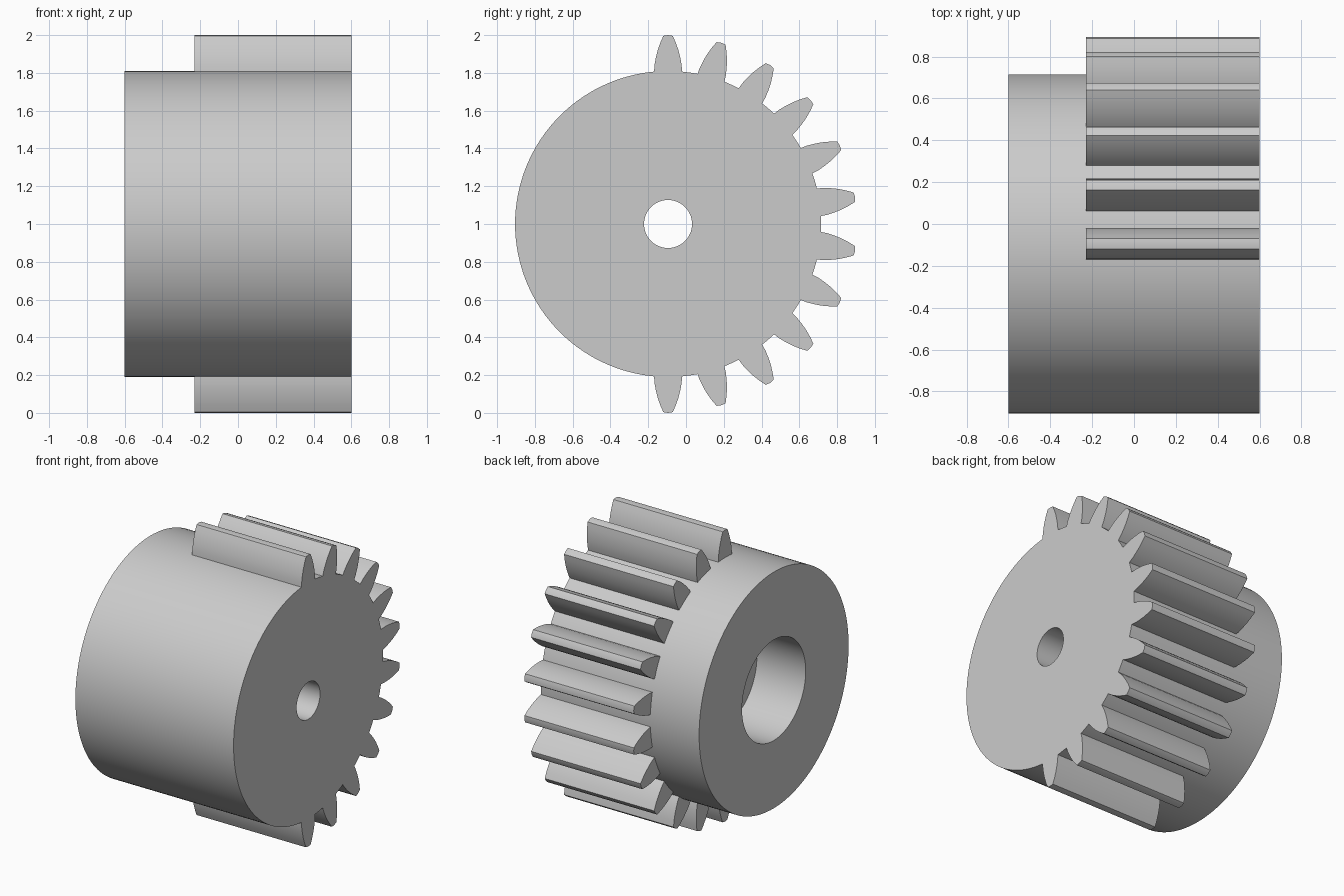
import bpy
import bmesh
from math import cos, sin, pi, radians

cube = bpy.data.objects.get("Cube")
if cube:
    bpy.data.objects.remove(cube, do_unlink=True)

AXIS_Y, AXIS_Z = -0.095, 1.0      # gear axis runs along x
LEFT, STEP, RIGHT = -0.6, -0.23, 0.6
ROOT_R, BORE_R, SOCKET_R = 0.81, 0.127, 0.345
TOOTH_COUNT = 12                  # teeth spread over the rear half only
SEGMENTS = 128

grey = bpy.data.materials.new("plain grey")
grey.use_nodes = True
grey.diffuse_color = (0.6, 0.6, 0.6, 1)
grey.node_tree.nodes["Principled BSDF"].inputs["Base Color"].default_value = (0.6, 0.6, 0.6, 1)


def around_axis(x, radius, angle, side=0.0):
    """Point at a radius and sideways offset; angle 0 is up, turning to +y."""
    return (x,
            AXIS_Y + radius * sin(angle) + side * cos(angle),
            AXIS_Z + radius * cos(angle) - side * sin(angle))


def finish(name, bm):
    bmesh.ops.recalc_face_normals(bm, faces=bm.faces)
    mesh = bpy.data.meshes.new(name)
    bm.to_mesh(mesh)
    bm.free()
    mesh.materials.append(grey)
    obj = bpy.data.objects.new(name, mesh)
    bpy.context.collection.objects.link(obj)
    bpy.ops.object.select_all(action='DESELECT')
    obj.select_set(True)
    bpy.context.view_layer.objects.active = obj
    bpy.ops.object.shade_smooth_by_angle(angle=radians(30))


# Body: closed profile turned about the axis, with a narrow bore and wide socket
profile = [(LEFT, ROOT_R), (STEP, ROOT_R), (RIGHT, ROOT_R), (RIGHT, BORE_R),
           (STEP, BORE_R), (STEP, SOCKET_R), (LEFT, SOCKET_R)]
bm = bmesh.new()
rings = [[bm.verts.new(around_axis(x, r, 2 * pi * i / SEGMENTS)) for i in range(SEGMENTS)]
         for x, r in profile]
for a, b in zip(rings, rings[1:] + rings[:1]):
    for i in range(SEGMENTS):
        j = (i + 1) % SEGMENTS
        bm.faces.new((a[i], a[j], b[j], b[i]))
finish("gear_body", bm)

# Teeth: one curved flank, mirrored, extruded along the axis and repeated
flank = [(0.074, 0.802), (0.072, 0.84), (0.065, 0.88), (0.055, 0.92),
         (0.041, 0.96), (0.025, 0.996)]
outline = flank + [(0, 1.0)] + [(-s, r) for s, r in reversed(flank)]
bm = bmesh.new()
for k in range(TOOTH_COUNT):
    angle = pi * k / (TOOTH_COUNT - 1)
    near, far = [[bm.verts.new(around_axis(x, r, angle, s)) for s, r in outline]
                 for x in (STEP, RIGHT)]
    bm.faces.new(near)
    bm.faces.new(far)
    for i in range(len(outline)):
        j = (i + 1) % len(outline)
        bm.faces.new((near[i], near[j], far[j], far[i]))
finish("gear_teeth", bm)
